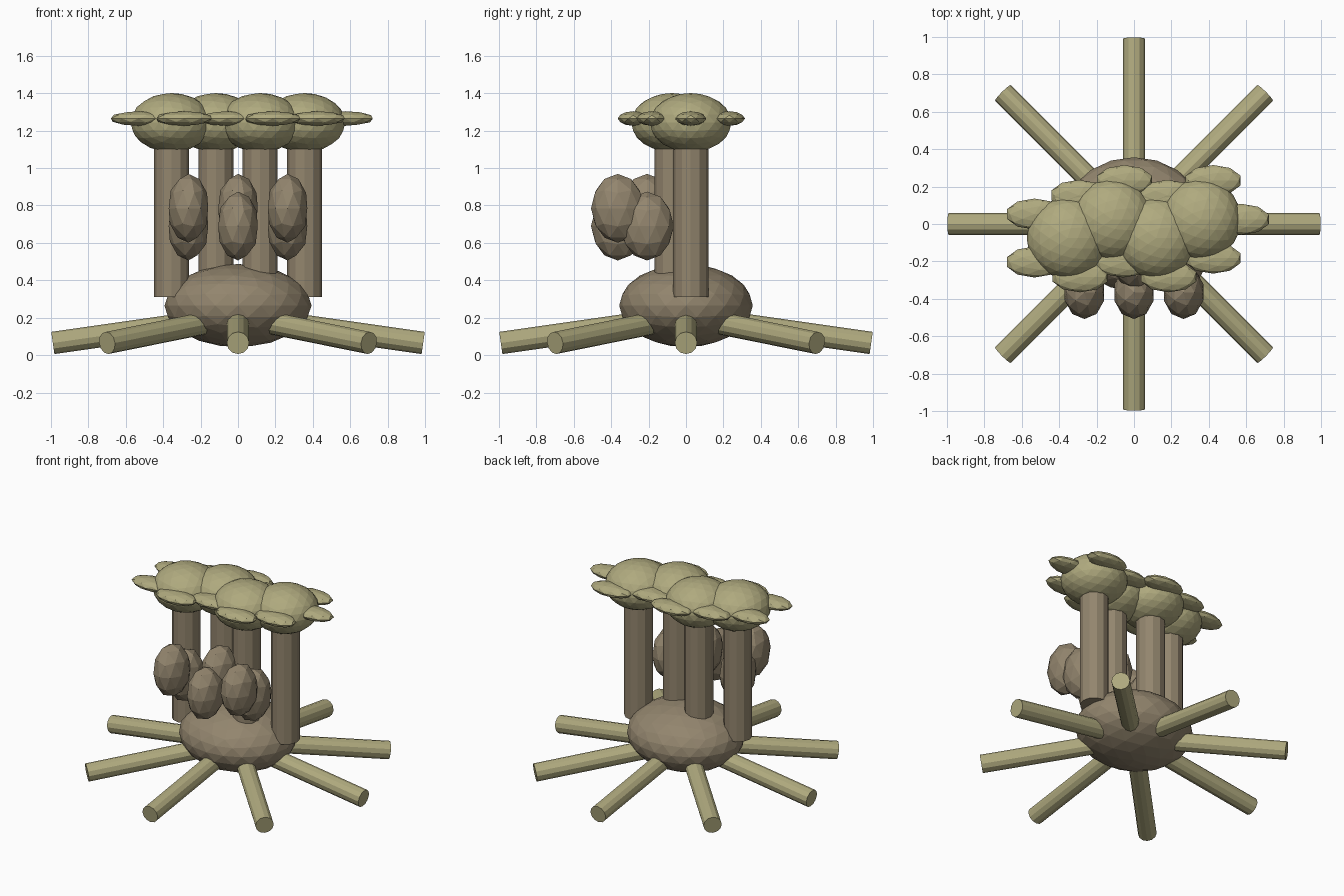
import bpy, math
from mathutils import Vector

if "Cube" in bpy.data.objects:
    bpy.data.objects.remove(bpy.data.objects["Cube"])


def material(name, rgb):
    m = bpy.data.materials.new(name)
    m.diffuse_color = (*rgb, 1)
    m.use_nodes = True
    m.node_tree.nodes["Principled BSDF"].inputs["Base Color"].default_value = m.diffuse_color
    return m


OLIVE = material("pale_olive", (0.43, 0.40, 0.21))
BROWN = material("dull_brown", (0.29, 0.235, 0.155))


def blob(name, center, radii, detail, mat):
    """Faceted ellipsoid."""
    bpy.ops.mesh.primitive_ico_sphere_add(subdivisions=detail, radius=1, location=center)
    ob = bpy.context.object
    ob.name = name
    ob.scale = radii
    ob.data.materials.append(mat)


def rod(name, a, b, radius, mat):
    """Twelve-sided cylinder from a to b."""
    a, b = Vector(a), Vector(b)
    d = b - a
    bpy.ops.mesh.primitive_cylinder_add(vertices=12, radius=radius, depth=d.length,
                                        location=(a + b) / 2)
    ob = bpy.context.object
    ob.name = name
    ob.rotation_euler = d.to_track_quat('Z', 'Y').to_euler()
    ob.data.materials.append(mat)


# rounded base
blob("base", (0, 0, 0.265), (0.393, 0.357, 0.222), 3, BROWN)

# eight sloping roots around the base
for i in range(8):
    t = i * math.tau / 8
    c, s = math.cos(t), math.sin(t)
    rod(f"root_{i + 1}", (0.2 * c, 0.2 * s, 0.178), (0.99 * c, 0.99 * s, 0.065), 0.06, OLIVE)

# four staggered trunks, each with a crown and five flat leaves
for i in range(4):
    x = (i - 1.5) * 0.237
    y = 0.025 if i % 2 else -0.075
    rod(f"trunk_{i + 1}", (x, y, 0.312), (x, y, 1.2), 0.094, BROWN)
    blob(f"crown_{i + 1}", (x, y, 1.243), (0.218, 0.218, 0.158), 3, OLIVE)
    for k in range(5):
        t = k * math.tau / 5
        pos = (x + 0.218 * math.cos(t), y + 0.218 * math.sin(t), 1.265)
        blob(f"leaf_{i + 1}_{k + 1}", pos, (0.155, 0.083, 0.039), 2, OLIVE)

# two rows of hanging pods at alternating heights
for row, y in enumerate((-0.365, -0.208)):
    for col in range(3):
        z = 0.69 if (row + col) % 2 else 0.785
        blob(f"pod_{row + 1}_{col + 1}", ((col - 1) * 0.265, y, z),
             (0.111, 0.143, 0.184), 2, BROWN)
